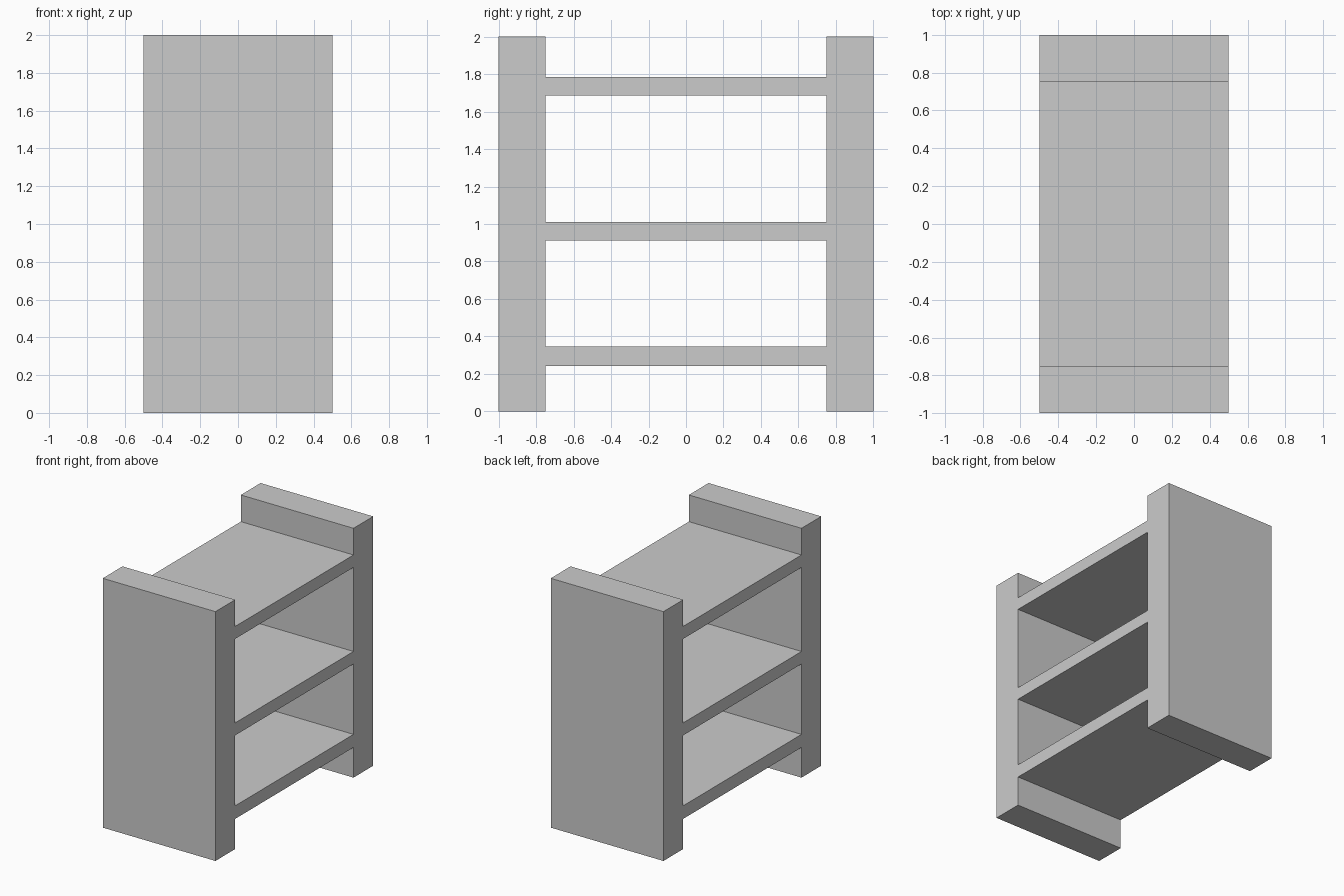
import bpy

if "Cube" in bpy.data.objects:
    bpy.data.objects.remove(bpy.data.objects["Cube"])

DEPTH = 1.0      # along x
INNER = 0.75     # inner face of the side panels
HEIGHT = 2.0


def box(name, lo, hi):
    """Add a box spanning two opposite corners."""
    centre = [(a + b) / 2 for a, b in zip(lo, hi)]
    bpy.ops.mesh.primitive_cube_add(size=1, location=centre)
    obj = bpy.context.object
    obj.name = name
    obj.scale = [b - a for a, b in zip(lo, hi)]
    bpy.ops.object.transform_apply(location=False, rotation=False, scale=True)
    return obj


# Thick upright side panels
h = DEPTH / 2
box("side_panel_front", (-h, -1, 0), (h, -INNER, HEIGHT))
box("side_panel_back", (-h, INNER, 0), (h, 1, HEIGHT))

# Shelves spanning between the panels
shelves = {
    "shelf_lower": (0.242, 0.347),
    "shelf_middle": (0.912, 1.012),
    "shelf_upper": (1.686, 1.786),
}
for name, (bottom, top) in shelves.items():
    box(name, (-h, -INNER, bottom), (h, INNER, top))
